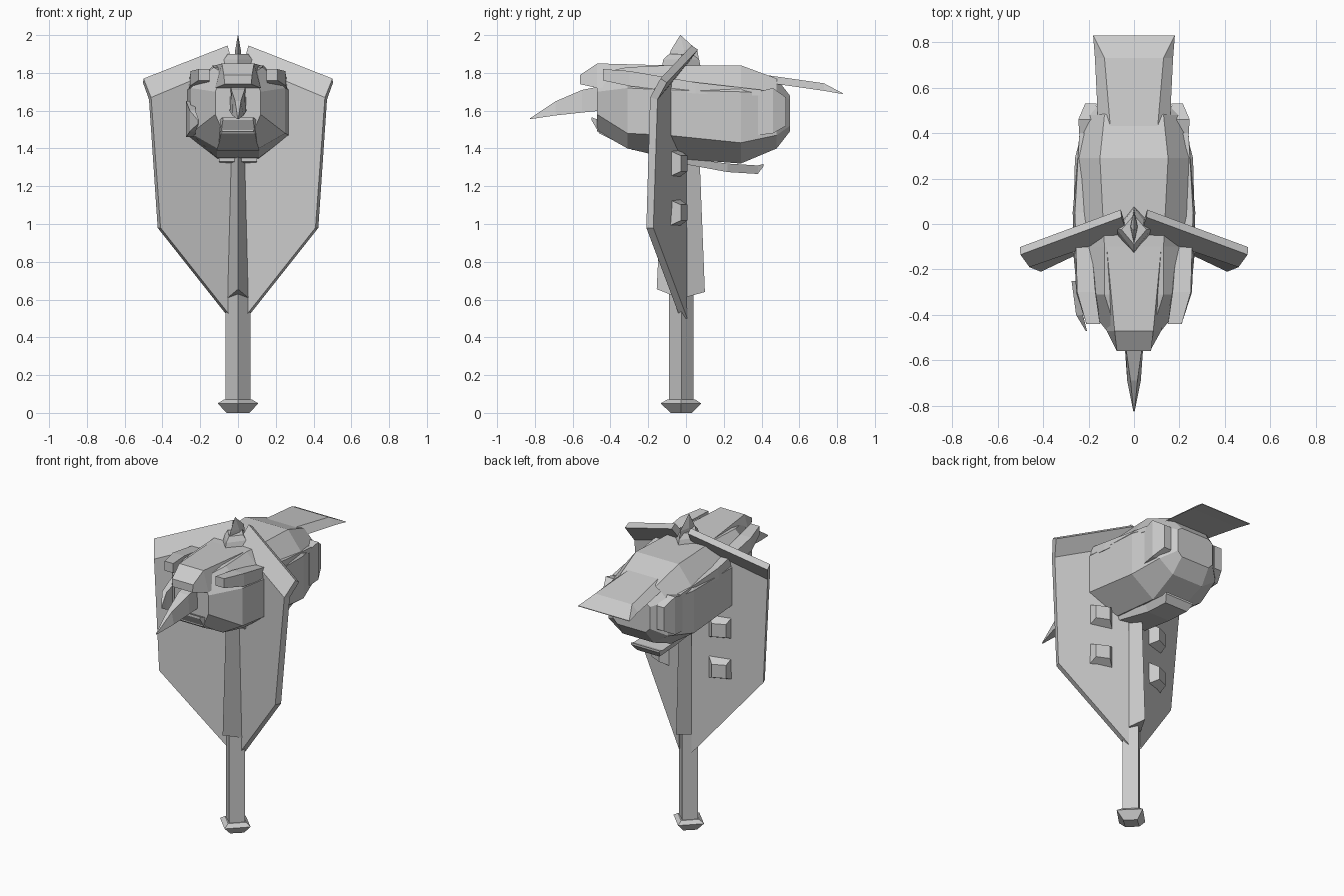
import bpy
import bmesh
from mathutils import Vector

old = bpy.data.objects.get("Cube")
if old:
    bpy.data.objects.remove(old, do_unlink=True)

grey = bpy.data.materials.new("stone grey")
grey.use_nodes = True
colour = (0.6, 0.6, 0.6, 1)
grey.diffuse_color = colour
grey.node_tree.nodes["Principled BSDF"].inputs["Base Color"].default_value = colour


def make_object(name, bm, mirrored=False):
    mesh = bpy.data.meshes.new(name)
    bm.to_mesh(mesh)
    bm.free()
    mesh.materials.append(grey)
    obj = bpy.data.objects.new(name, mesh)
    bpy.context.scene.collection.objects.link(obj)
    if mirrored:
        obj.modifiers.new("Mirror", "MIRROR").use_mirror_merge = False
    return obj


def loft(name, rings, mirrored=False):
    """Bridge rings with equal point counts and cap both ends."""
    bm = bmesh.new()
    loops = [[bm.verts.new(point) for point in ring] for ring in rings]
    count = len(loops[0])
    for lower, upper in zip(loops, loops[1:]):
        for i in range(count):
            j = (i + 1) % count
            bm.faces.new((lower[i], lower[j], upper[j], upper[i]))
    bm.faces.new(loops[0])
    bm.faces.new(loops[-1])
    bmesh.ops.recalc_face_normals(bm, faces=bm.faces)
    return make_object(name, bm, mirrored)


def diamond(z, half_x, front, back, front_z=None, back_z=None):
    middle = (front + back) / 2
    return [(half_x, middle, z), (0, back, back_z or z),
            (-half_x, middle, z), (0, front, front_z or z)]


def octagon(y, top_w, side_w, low_w, top, upper, lower, bottom):
    right = [(low_w, y, bottom), (side_w, y, lower), (side_w, y, upper), (top_w, y, top)]
    return right + [(-x, y, z) for x, y, z in reversed(right)]


def slab(y, top_w, low_w, top, bottom, x=0):
    return [(x + low_w, y, bottom), (x + top_w, y, top),
            (x - top_w, y, top), (x - low_w, y, bottom)]


# Handle: pommel, grip and the wider upper shaft
loft("pommel", [diamond(0, 0.06, -0.08, 0.03), diamond(0.05, 0.108, -0.135, 0.08),
                diamond(0.07, 0.075, -0.1, 0.05)])
loft("grip", [diamond(0.06, 0.067, -0.09, 0.04), diamond(0.65, 0.067, -0.09, 0.04)])
loft("upper_shaft", [diamond(0.605, 0.06, -0.155, 0.1, 0.655, 0.64),
                     diamond(1.4, 0.04, -0.12, 0.07)])

# Swept shield wings with a rim that leans back
bm = bmesh.new()
tip, hip, fold, corner, peak, inner = [bm.verts.new(p) for p in (
    (0.03, -0.03, 0.5), (0.41, -0.21, 0.98), (0.46, -0.19, 1.67),
    (0.5, -0.135, 1.77), (0.055, 0.03, 1.945), (0.03, -0.04, 1.85))]
bm.faces.new((tip, hip, fold, inner))
bm.faces.new((fold, corner, peak, inner))
wings = make_object("shield_wings", bm)
plate = wings.modifiers.new("Thickness", "SOLIDIFY")
plate.thickness = 0.04
plate.offset = -1
plate.use_even_offset = True
wings.modifiers.new("Mirror", "MIRROR").use_mirror_merge = False

# Square studs on the backs of the wings
along = Vector((0.91, -0.41, 0))
outward = Vector((0.41, 0.91, 0))
up = Vector((0, 0, 1))
corners = ((-1, -1), (1, -1), (1, 1), (-1, 1))
for label, z in (("low", 1.06), ("middle", 1.32), ("high", 1.58)):
    centre = Vector((0.2, -0.065, z))
    loft("studs_" + label, [
        [centre + outward * depth + (along * s + up * t) * half for s, t in corners]
        for depth, half in ((-0.01, 0.077), (0.06, 0.042))], True)

# Faceted head
loft("head", [
    octagon(-0.47, 0.08, 0.12, 0.08, 1.8, 1.7, 1.58, 1.49),
    octagon(-0.31, 0.13, 0.25, 0.11, 1.83, 1.72, 1.48, 1.4),
    octagon(-0.1, 0.13, 0.27, 0.11, 1.84, 1.71, 1.47, 1.35),
    octagon(0.29, 0.15, 0.26, 0.1, 1.84, 1.7, 1.43, 1.32),
    octagon(0.48, 0.13, 0.21, 0.11, 1.77, 1.69, 1.47, 1.4),
    octagon(0.55, 0.1, 0.13, 0.1, 1.68, 1.66, 1.52, 1.49)])

# Brow block over the beak
loft("brow", [slab(-0.56, 0.075, 0.07, 1.79, 1.74), slab(-0.47, 0.085, 0.12, 1.85, 1.72),
              slab(-0.1, 0.12, 0.15, 1.84, 1.75)])

# Curved beak and lower jaw
loft("beak", [slab(-0.45, 0.04, 0.045, 1.73, 1.6), slab(-0.55, 0.035, 0.04, 1.71, 1.59),
              slab(-0.69, 0.015, 0.03, 1.65, 1.575), slab(-0.825, 0.002, 0.003, 1.56, 1.555)])
loft("lower_jaw", [slab(-0.5, 0.08, 0.08, 1.565, 1.55), slab(-0.46, 0.1, 0.09, 1.55, 1.48),
                   slab(-0.28, 0.14, 0.11, 1.48, 1.39)])

# Raised strips on the shoulders of the head
loft("side_strips", [
    slab(-0.44, 0.03, 0.03, 1.82, 1.76, 0.18), slab(-0.3, 0.04, 0.045, 1.81, 1.73, 0.21),
    slab(0.05, 0.03, 0.04, 1.75, 1.69, 0.23), slab(0.4, 0.02, 0.02, 1.71, 1.68, 0.22)], True)

# Single pointed cheek fin on the right
loft("cheek_fin", [slab(-0.47, 0.003, 0.003, 1.55, 1.53, -0.21),
                   slab(-0.4, 0.015, 0.015, 1.6, 1.49, -0.24),
                   slab(-0.25, 0.025, 0.025, 1.65, 1.46, -0.25)])

# Cheek pads at the back of the head
loft("rear_cheeks", [slab(0.38, 0.02, 0.02, 1.7, 1.47, 0.22),
                     slab(0.46, 0.035, 0.035, 1.72, 1.48, 0.21),
                     slab(0.53, 0.025, 0.025, 1.67, 1.52, 0.19)], True)

# Flared crest sweeping back and the small plate beneath
loft("crest", [slab(0.28, 0.09, 0.14, 1.835, 1.78), slab(0.38, 0.1, 0.155, 1.795, 1.755),
               slab(0.73, 0.13, 0.172, 1.745, 1.705), slab(0.83, 0.18, 0.18, 1.692, 1.688)])
loft("under_plate", [slab(-0.08, 0.1, 0.1, 1.36, 1.33), slab(0.22, 0.1, 0.08, 1.32, 1.275),
                     slab(0.38, 0.1, 0.08, 1.31, 1.265), slab(0.41, 0.1, 0.1, 1.318, 1.305)])

# Collar and spike on top
loft("collar", [diamond(1.82, 0.1, -0.13, 0.08), diamond(1.87, 0.075, -0.12, 0.07),
                diamond(1.9, 0.055, -0.09, 0.04)])
loft("top_spike", [diamond(1.86, 0.018, -0.1, 0.07), diamond(1.92, 0.015, -0.08, 0.06),
                   diamond(2, 0.001, -0.031, -0.029)])
